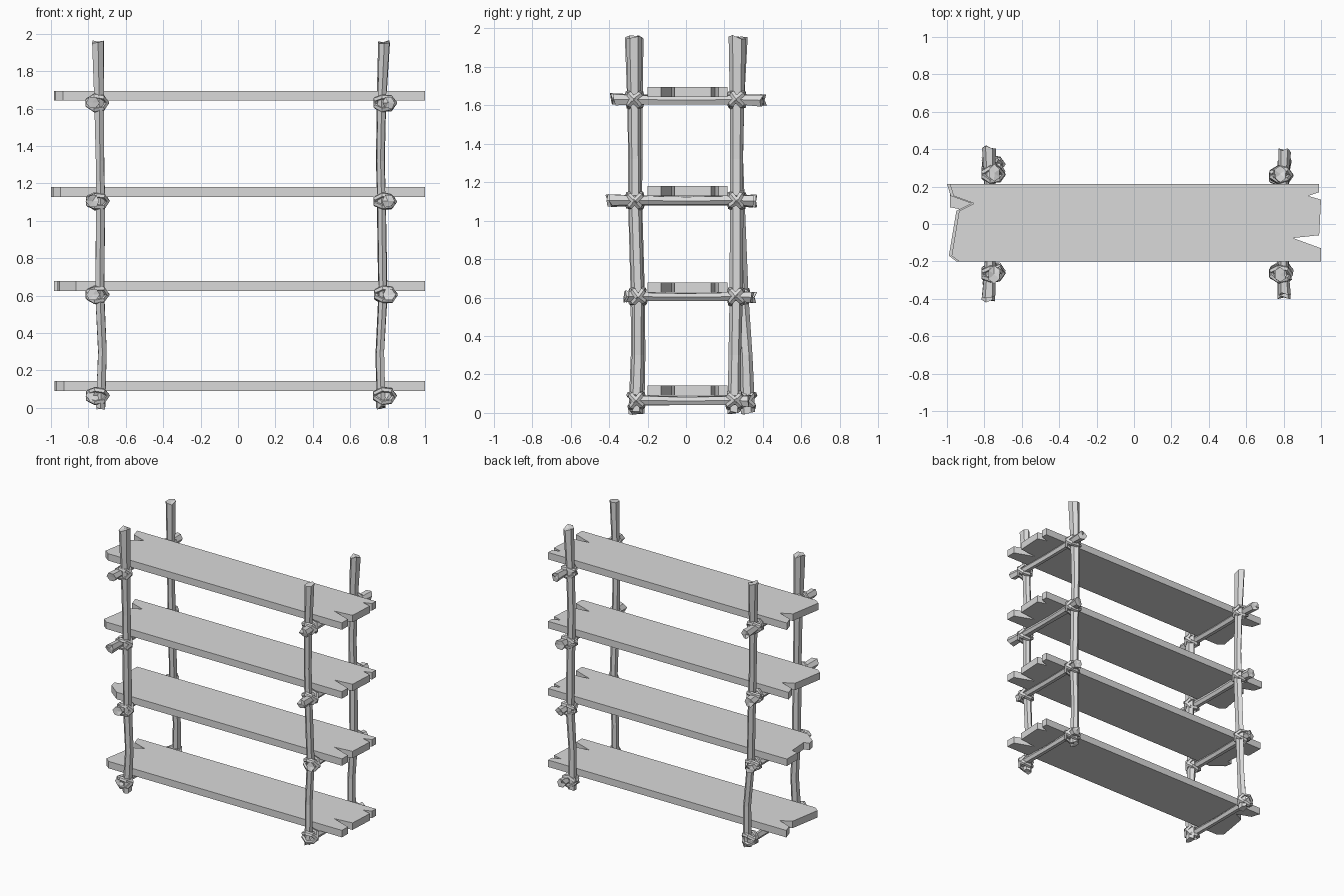
import bpy, bmesh, math, random
from mathutils import Vector

random.seed(4)
if "Cube" in bpy.data.objects:
    bpy.data.objects.remove(bpy.data.objects["Cube"])

wood = bpy.data.materials.new("pale_grey")
wood.use_nodes = True
GREY = (0.7, 0.7, 0.7, 1)
wood.diffuse_color = GREY
wood.node_tree.nodes["Principled BSDF"].inputs["Base Color"].default_value = GREY


def finish(name, bm):
    bmesh.ops.recalc_face_normals(bm, faces=bm.faces[:])
    mesh = bpy.data.meshes.new(name)
    bm.to_mesh(mesh)
    bm.free()
    mesh.materials.append(wood)
    ob = bpy.data.objects.new(name, mesh)
    bpy.context.collection.objects.link(ob)
    return ob


def bridge(bm, a, b):
    n = len(a)
    for i in range(n):
        bm.faces.new((a[i], a[(i + 1) % n], b[(i + 1) % n], b[i]))


def stick(name, path, u, v, ru, rv, slant=0.012):
    """Rough six-sided pole; path holds (point, scale) pairs, u and v span the section."""
    bm = bmesh.new()
    rings = []
    u, v = Vector(u), Vector(v)
    wobble = [random.uniform(0.88, 1.1) for _ in range(6)]
    along = u.cross(v)
    for k, (p, s) in enumerate(path):
        end = k in (0, len(path) - 1)
        ring = []
        for i in range(6):
            a = math.tau * (i + 0.5) / 6
            r = s * wobble[i] * random.uniform(0.94, 1.06)
            co = Vector(p) + u * math.cos(a) * ru * r + v * math.sin(a) * rv * r
            if end:
                co += along * random.uniform(-slant, slant)
            ring.append(bm.verts.new(co))
        rings.append(ring)
    for a, b in zip(rings, rings[1:]):
        bridge(bm, a, b)
    for ring in (rings[0], rings[-1]):
        bmesh.ops.poke(bm, faces=[bm.faces.new(ring)])
    return finish(name, bm)


def lashing(name, centre, tilt):
    """Angular rope loop round a joint, lying on a diagonal."""
    bm = bmesh.new()
    diag = Vector((0, math.cos(tilt), math.sin(tilt)))
    side = Vector((0, -math.sin(tilt), math.cos(tilt)))
    rings = []
    for i in range(7):
        a = math.tau * i / 7
        out = Vector((math.cos(a), 0, 0)) + diag * math.sin(a)
        mid = Vector(centre) + Vector((0.054 * math.cos(a), 0, 0)) + diag * 0.05 * math.sin(a)
        mid += side * random.uniform(-0.006, 0.006)
        rings.append([bm.verts.new(mid + out * 0.013 * math.cos(b) + side * 0.016 * math.sin(b))
                      for b in (0, math.tau / 5, 2 * math.tau / 5, 3 * math.tau / 5, 4 * math.tau / 5)])
    for i in range(7):
        bridge(bm, rings[i], rings[(i + 1) % 7])
    return finish(name, bm)


# End outlines as (inset from the end, y), running from front to back
SPLIT = [(0, -0.2), (0, -0.13), (0.15, -0.075), (0.01, -0.06), (0, 0.13),
         (0.07, 0.15), (0.01, 0.17), (0.01, 0.215)]
VEE = [(0.05, -0.2), (0.01, -0.17), (0.05, 0.07), (0.13, 0.11), (0.02, 0.15),
       (0, 0.215)]
WORN = [(0.12, -0.2), (0.03, -0.13), (0.02, -0.08), (0.06, -0.07), (0.05, 0.08),
        (0, 0.09), (0, 0.215)]


def shelf(name, bottom, left, right, x_left):
    outline = [(1 - d, y) for d, y in right] + [(x_left + d, y) for d, y in reversed(left)]
    bm = bmesh.new()
    face = bm.faces.new([bm.verts.new((x, y, bottom)) for x, y in outline])
    new = bmesh.ops.extrude_face_region(bm, geom=[face])["geom"]
    bmesh.ops.translate(bm, vec=(0, 0, 0.052),
                        verts=[g for g in new if isinstance(g, bmesh.types.BMVert)])
    # Board seams
    for x in (-0.33, 0.33):
        bmesh.ops.bisect_plane(bm, geom=bm.verts[:] + bm.edges[:] + bm.faces[:],
                               plane_co=(x, 0, 0), plane_no=(1, 0, 0))
    return finish(name, bm)


# Shelves
shelf("shelf_1", 0.09, VEE, SPLIT, -0.98)
shelf("shelf_2", 0.625, WORN, SPLIT, -0.985)
shelf("shelf_3", 1.127, VEE, SPLIT, -1.0)
shelf("shelf_4", 1.642, VEE, SPLIT, -0.985)

# Corner posts: x and y of the centre at each height
HEIGHTS = (0, 0.3, 0.6, 1.1, 1.32, 1.63, 1.955)
SCALES = (1.0, 0.9, 0.95, 0.95, 0.9, 1.0, 1.2)
X = {"left": (0.765, 0.76, 0.775, 0.768, 0.762, 0.768, 0.782),
     "right": (-0.735, -0.725, -0.738, -0.735, -0.738, -0.742, -0.748)}
Y = {"front": (-0.26, -0.25, -0.25, -0.265, -0.265, -0.268, -0.27),
     "back_left": (0.25, 0.255, 0.26, 0.262, 0.262, 0.265, 0.265),
     "back_right": (0.32, 0.31, 0.285, 0.265, 0.262, 0.265, 0.27)}
# Cross bars: height, front end, back end
BARS = ((0.065, -0.3, 0.355), (0.605, -0.33, 0.37), (1.105, -0.42, 0.37), (1.63, -0.4, 0.42))
JOINT_INDEX = (0, 2, 3, 5)

for side, xs in X.items():
    outward = 1 if side == "left" else -1
    bar_x = 0.8 if side == "left" else -0.77
    for end in ("front", "back"):
        ys = Y["front"] if end == "front" else Y["back_" + side]
        path = [((x, y, z), s) for x, y, z, s in zip(xs, ys, HEIGHTS, SCALES)]
        stick(f"{end}_{side}_post", path, (1, 0, 0), (0, 1, 0), 0.027, 0.038)
        # Rope crossings at each joint
        for n, (z, _, _) in enumerate(BARS, 1):
            y = ys[JOINT_INDEX[n - 1]]
            centre = ((xs[JOINT_INDEX[n - 1]] + bar_x) / 2, y, z)
            for tag, tilt in (("a", 0.8), ("b", -0.8)):
                lashing(f"{end}_{side}_lashing_{n}{tag}", centre, tilt)
    for n, (z, y0, y1) in enumerate(BARS, 1):
        shift = 0 if side == "right" else -0.015
        path = [((bar_x + 0.006 * outward, y0 + 0.01 - shift, z), 1.2),
                ((bar_x, -0.25, z), 0.95), ((bar_x, 0, z - 0.003), 0.85),
                ((bar_x, 0.26, z), 0.95),
                ((bar_x + 0.006 * outward, y1 - 0.01 + shift, z - 0.004), 1.2)]
        stick(f"{side}_cross_bar_{n}", path, (0, 0, 1), (1, 0, 0), 0.029, 0.03)
